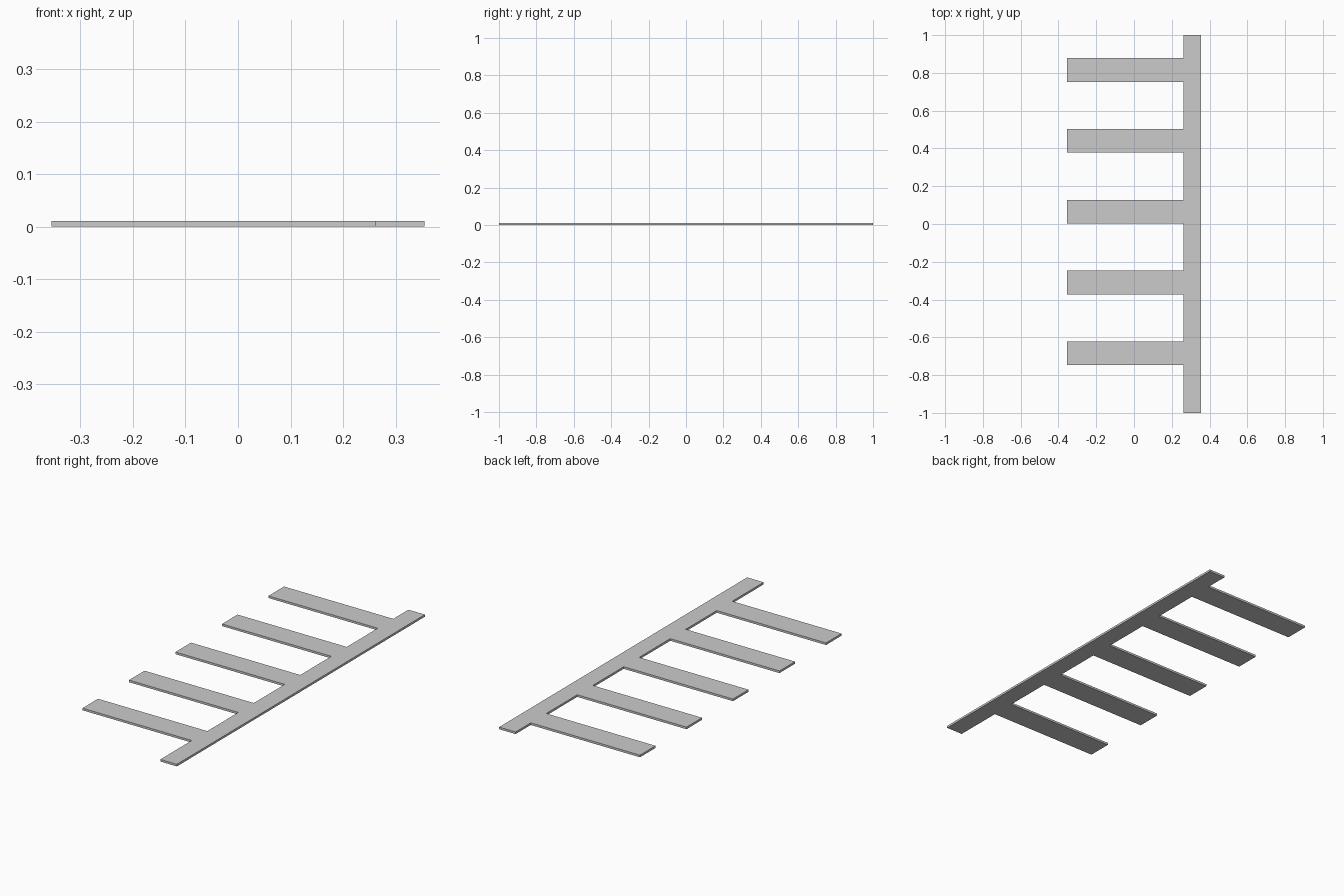
import bpy, bmesh

if "Cube" in bpy.data.objects:
    bpy.data.objects.remove(bpy.data.objects["Cube"])

X_TIP, X_ROOT, X_BACK = -0.355, 0.262, 0.355
THICK = 0.011
TOOTH, PITCH, FIRST = 0.125, 0.375, -0.747

# Comb outline: straight spine edge, then five teeth from back to front
outline = [(X_ROOT, -1), (X_BACK, -1), (X_BACK, 1), (X_ROOT, 1)]
for i in reversed(range(5)):
    y0 = FIRST + i * PITCH
    y1 = y0 + TOOTH
    outline += [(X_ROOT, y1), (X_TIP, y1), (X_TIP, y0), (X_ROOT, y0)]

# Extrude the outline into a thin flat plate
bm = bmesh.new()
face = bm.faces.new([bm.verts.new((x, y, 0)) for x, y in outline])
ext = bmesh.ops.extrude_face_region(bm, geom=[face], use_keep_orig=True)
top = [g for g in ext["geom"] if isinstance(g, bmesh.types.BMVert)]
bmesh.ops.translate(bm, verts=top, vec=(0, 0, THICK))
bmesh.ops.recalc_face_normals(bm, faces=bm.faces)

mesh = bpy.data.meshes.new("comb_plate")
bm.to_mesh(mesh)
bm.free()
bpy.context.collection.objects.link(bpy.data.objects.new("comb_plate", mesh))
